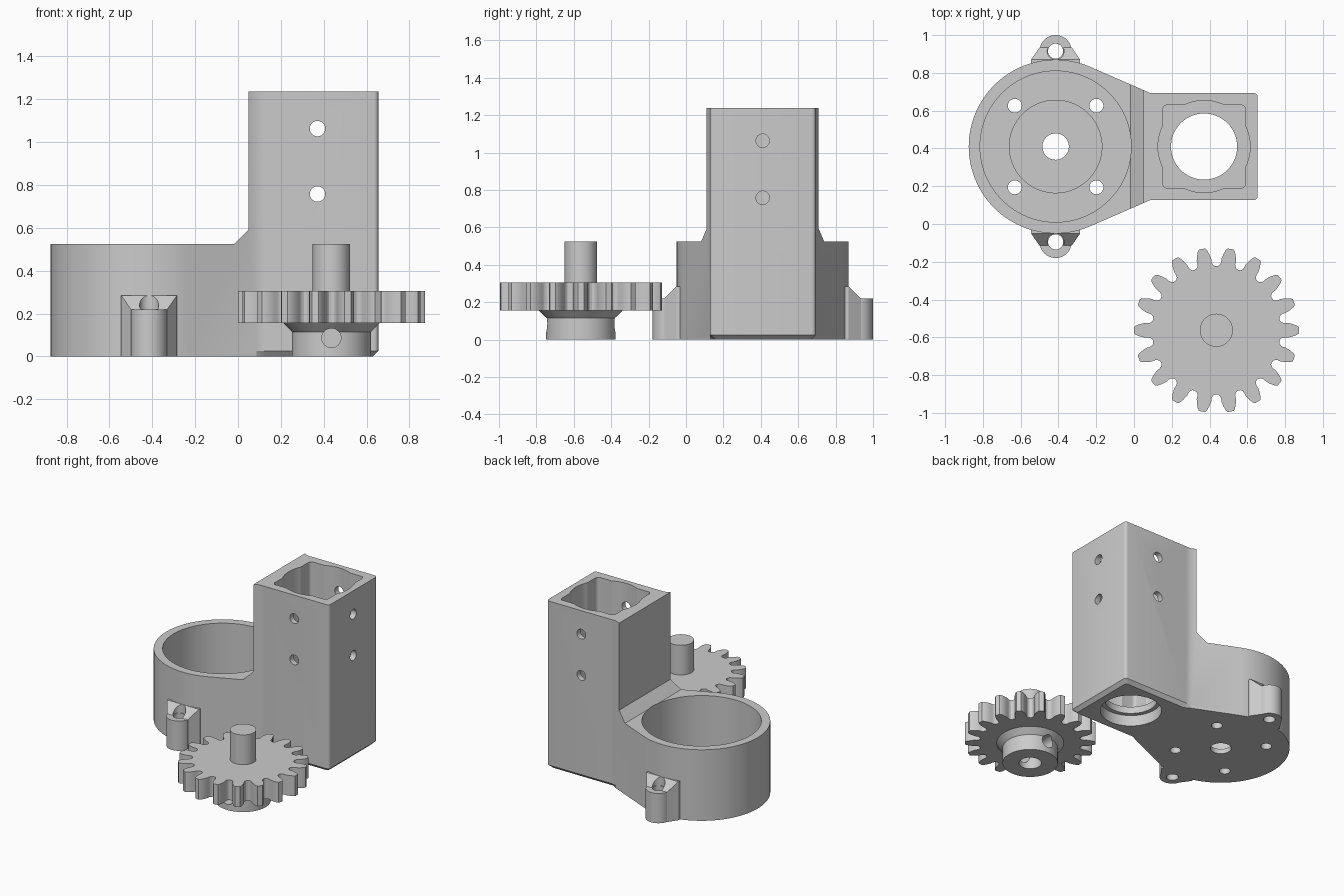
import bpy, bmesh, math

if "Cube" in bpy.data.objects:
    bpy.data.objects.remove(bpy.data.objects["Cube"])

grey = bpy.data.materials.new("light grey")
grey.diffuse_color = (0.6, 0.6, 0.6, 1)
grey.use_nodes = True
grey.node_tree.nodes["Principled BSDF"].inputs["Base Color"].default_value = grey.diffuse_color


def loft(name, layers):
    """Closed solid through a list of equally long point loops."""
    bm = bmesh.new()
    rings = [[bm.verts.new(p) for p in layer] for layer in layers]
    n = len(rings[0])
    for a, b in zip(rings, rings[1:]):
        for i in range(n):
            j = (i + 1) % n
            bm.faces.new((a[i], a[j], b[j], b[i]))
    bm.faces.new(rings[0][::-1])
    bm.faces.new(rings[-1])
    bmesh.ops.recalc_face_normals(bm, faces=bm.faces[:])
    mesh = bpy.data.meshes.new(name)
    bm.to_mesh(mesh)
    bm.free()
    mesh.materials.append(grey)
    ob = bpy.data.objects.new(name, mesh)
    bpy.context.collection.objects.link(ob)
    return ob


def lathe(name, x, y, steps, n=64):
    """Stepped round solid; steps are (radius, z)."""
    turn = [2 * math.pi * i / n for i in range(n)]
    return loft(name, [[(x + r * math.cos(t), y + r * math.sin(t), z) for t in turn]
                       for r, z in steps])


def rod(name, axis, a, z, r, start, end, n=32):
    """Level cylinder along x or y; a is its place on the other level axis."""
    layers = []
    for s in (start, end):
        ring = []
        for i in range(n):
            t = 2 * math.pi * i / n
            u, w = a + r * math.cos(t), z + r * math.sin(t)
            ring.append((s, u, w) if axis == "x" else (u, s, w))
        layers.append(ring)
    return loft(name, layers)


def combine(target, tool, operation):
    mod = target.modifiers.new("bool", "BOOLEAN")
    mod.operation, mod.solver, mod.object = operation, "EXACT", tool
    bpy.context.view_layer.objects.active = target
    bpy.ops.object.modifier_apply(modifier=mod.name)
    bpy.data.objects.remove(tool, do_unlink=True)


def join(target, tool):
    combine(target, tool, "UNION")


def cut(target, tool):
    combine(target, tool, "DIFFERENCE")


def smooth(ob):
    bpy.ops.object.select_all(action="DESELECT")
    ob.select_set(True)
    bpy.context.view_layer.objects.active = ob
    bpy.ops.object.shade_smooth_by_angle(angle=math.radians(25))


# Housing sizes: round pot, square tower, shared centre line in y
PX, PR, CY, TX = -0.415, 0.46, 0.41, 0.371
LEFT, RIGHT, HALF, TOP = 0.087, 0.655, 0.283, 1.237


def outline(z, inset):
    """Round pot outline running tangentially into the square tower."""
    px, py = LEFT - PX, HALF
    tangent = math.atan2(py, px) + math.acos(PR / math.hypot(px, py))
    pts = []
    n = 72
    for i in range(n + 1):
        t = tangent + (2 * math.pi - 2 * tangent) * i / n
        pts.append((PX + PR * math.cos(t), CY + PR * math.sin(t), z))
    h, r, c = HALF - inset, 0.02, RIGHT - inset
    pts += [(LEFT, CY - HALF, z), (LEFT + 0.04, CY - h, z)]
    for sign, start in ((-1, -90), (1, 0)):
        for k in range(5):
            t = math.radians(start + 22.5 * k)
            pts.append((c - r + r * math.cos(t), CY + sign * (h - r) + r * math.sin(t), z))
    return pts + [(LEFT + 0.04, CY + h, z), (LEFT, CY + HALF, z)]


# Pot and tower body with chamfered tower foot
housing = loft("motor_housing", [outline(0, 0.025), outline(0.025, 0), outline(TOP, 0)])

# Lower the pot and slope it up to the tower
step = [(-1, 0.525), (-0.018, 0.525), (0.05, 0.593), (0.05, 1.5), (-1, 1.5)]
cut(housing, loft("step_cutter", [[(x, y, z) for x, z in step] for y in (-0.5, 1.5)]))

# Screw ears with sloped gussets, front and back
for s in (-1, 1):
    gusset = [[(PX - w, CY + s * d, 0), (PX + w, CY + s * d, 0),
               (PX + w, CY + s * d, h), (PX - w, CY + s * d, h)]
              for d, w, h in ((0.41, 0.13, 0.285), (0.46, 0.13, 0.285), (0.525, 0.085, 0.22))]
    join(housing, loft("gusset", gusset))
    ey = CY + s * 0.505
    join(housing, lathe("ear", PX, ey, [(0.085, 0), (0.085, 0.22)]))
    cut(housing, lathe("ear_hole", PX, ey,
                       [(0.04, -0.1), (0.04, 0.2205), (0.0445, 0.2205), (0.0445, 0.4)], 32))

# Motor pocket with stepped floor, shaft hole and four screw holes
cut(housing, lathe("motor_pocket", PX, CY,
                   [(0.07, -0.1), (0.07, 0.035), (0.245, 0.035), (0.245, 0.06),
                    (0.4, 0.06), (0.4, 0.8)], 96))
for sx in (-1, 1):
    for sy in (-1, 1):
        cut(housing, lathe("screw_hole", PX + sx * 0.216, CY + sy * 0.216,
                           [(0.037, -0.1), (0.037, 0.2)], 24))

# Tower cavity: rounded square plus round bore, with bearing seat below
square = []
for k in range(4):
    for j in range(5):
        t = math.radians(90 * k + 22.5 * j)
        sx, sy = (1, -1, -1, 1)[k], (1, 1, -1, -1)[k]
        square.append((TX + 0.195 * sx + 0.025 * math.cos(t),
                       CY + 0.195 * sy + 0.025 * math.sin(t)))
cut(housing, loft("square_bore", [[(x, y, z) for x, y in square] for z in (0.13, 1.5)]))
cut(housing, lathe("round_bore", TX, CY,
                   [(0.205, -0.1), (0.205, 0.08), (0.175, 0.08), (0.175, 0.13),
                    (0.244, 0.13), (0.244, 1.5)]))

# Bolt holes through the front, back and right walls
for z in (0.758, 1.063):
    cut(housing, rod("bolt_hole_y", "y", TX, z, 0.036, 0, 0.9))
    cut(housing, rod("bolt_hole_x", "x", CY, z, 0.036, TX, 0.9))
smooth(housing)

# Gear rim with eighteen teeth: (radius, sideways offset) down one flank
GX, GY, TEETH = 0.436, -0.5625, 18
flank = [(0.437, 0.016), (0.428, 0.024), (0.405, 0.033), (0.38, 0.039),
         (0.362, 0.038), (0.35, 0.041), (0.342, 0.048)]
tooth = [(r, -w) for r, w in reversed(flank)] + flank + [(0.339, 0.339 * math.pi / TEETH)]
rim = []
for k in range(TEETH):
    for r, w in tooth:
        t = 2 * math.pi * k / TEETH + w / r
        rim.append((GX + r * math.cos(t), GY + r * math.sin(t)))
gear = loft("drive_gear", [[(x, y, z) for x, y in rim] for z in (0.155, 0.305)])

# Flared hub, solid top shaft, bore and cross hole
join(gear, lathe("hub", GX, GY, [(0.185, 0), (0.185, 0.115), (0.227, 0.157), (0.227, 0.2)]))
join(gear, lathe("shaft", GX, GY, [(0.0875, 0.25), (0.0875, 0.525)]))
cut(gear, lathe("bore", GX, GY, [(0.075, -0.1), (0.075, 0.25)], 48))
cut(gear, rod("cross_hole", "y", GX, 0.086, 0.045, GY - 0.4, GY + 0.4))
smooth(gear)
